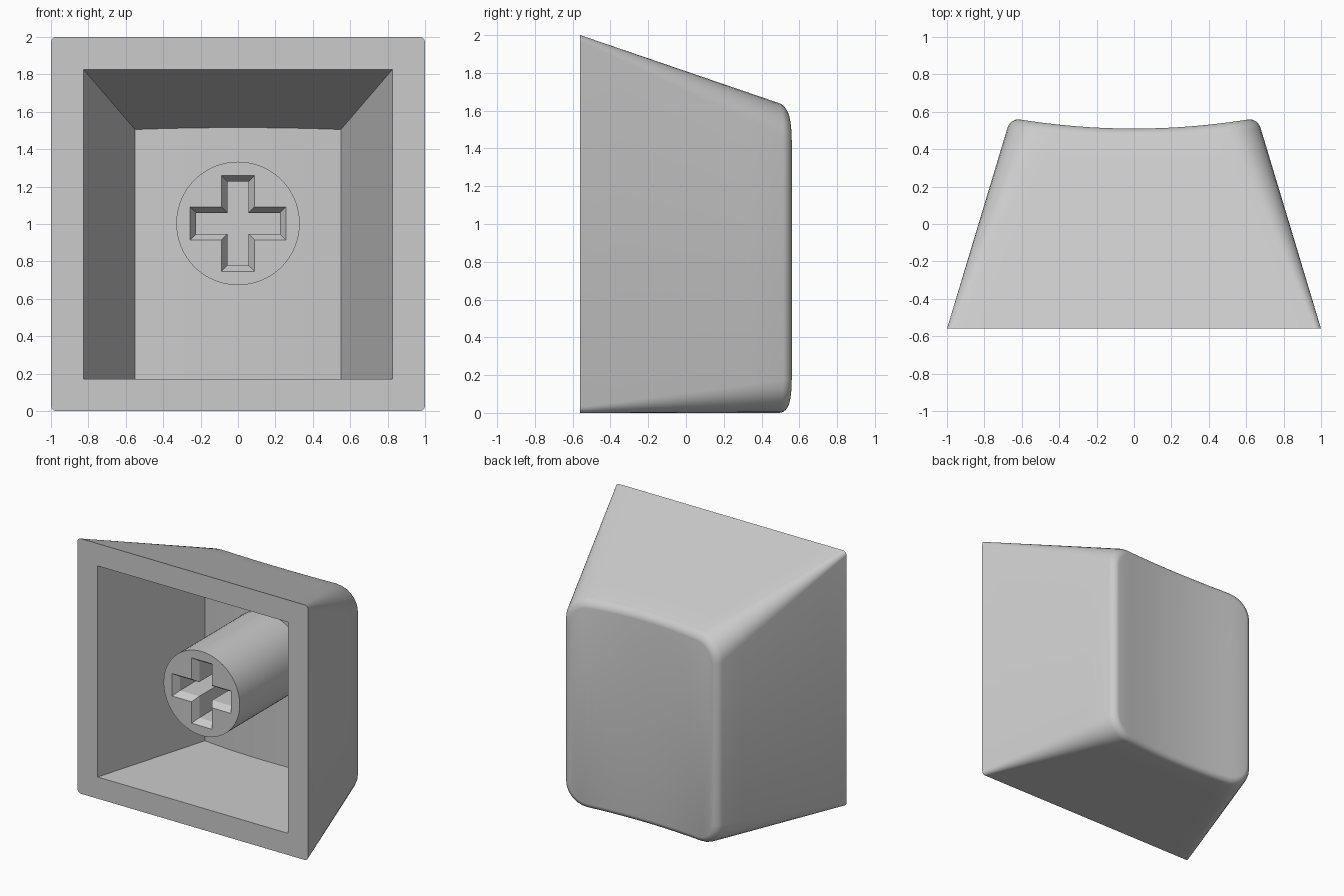
import bpy, bmesh
from math import sin, cos, pi, radians

if "Cube" in bpy.data.objects:
    bpy.data.objects.remove(bpy.data.objects["Cube"])

FRONT, BACK = -0.56, 0.56
SLOPE = 0.342          # fall of the upper wall towards the back
STEM_Z = 1.003

grey = bpy.data.materials.new("light grey plastic")
grey.use_nodes = True
colour = (0.6, 0.6, 0.6, 1)
grey.diffuse_color = colour
grey.node_tree.nodes["Principled BSDF"].inputs["Base Color"].default_value = colour


def ring(y, half, low, high, radius, dish=0.0, arc=6, spans=12):
    """Rounded rectangle, upper row then lower row, hollowed by a dish across x."""
    flat = half - radius
    corner = [(flat + radius * cos(a), radius * (1 - sin(a)))
              for a in (pi / 2 * i / arc for i in range(arc + 1))]
    row = [(-x, d) for x, d in corner]
    row += [(flat * (2 * i / spans - 1), 0) for i in range(1, spans)]
    row += corner[::-1]
    upper, lower = [], []
    for x, drop in row:
        sink = dish * max(0, 1 - (x / half) ** 2)
        upper.append((x, y - sink, high + SLOPE * sink - drop))
        lower.append((x, y - sink, low + drop))
    return upper + lower[::-1]


def loft(name, rings, strip_caps=True):
    """Skin a list of equal rings and close both ends."""
    bm = bmesh.new()
    rows = [[bm.verts.new(p) for p in r] for r in rings]
    n = len(rows[0])
    for a, b in zip(rows, rows[1:]):
        for i in range(n):
            j = (i + 1) % n
            bm.faces.new((a[i], a[j], b[j], b[i]))
    for row in (rows[0], rows[-1]):
        if strip_caps:
            for i in range(n // 2 - 1):
                bm.faces.new((row[i], row[i + 1], row[n - 2 - i], row[n - 1 - i]))
        else:
            bm.faces.new(row)
    bmesh.ops.remove_doubles(bm, verts=bm.verts, dist=1e-5)
    bmesh.ops.recalc_face_normals(bm, faces=bm.faces)
    mesh = bpy.data.meshes.new(name)
    bm.to_mesh(mesh)
    bm.free()
    mesh.materials.append(grey)
    obj = bpy.data.objects.new(name, mesh)
    bpy.context.collection.objects.link(obj)
    return obj


def carve(obj, cutter):
    """Cut one solid from another, then discard the cutter."""
    cutter.hide_render = True
    mod = obj.modifiers.new("carve", 'BOOLEAN')
    mod.object, mod.operation, mod.solver = cutter, 'DIFFERENCE', 'EXACT'
    bpy.context.view_layer.update()
    graph = bpy.context.evaluated_depsgraph_get()
    result = bpy.data.meshes.new_from_object(obj.evaluated_get(graph))
    obj.modifiers.clear()
    obj.data = result
    bpy.data.objects.remove(cutter)


def smooth(obj):
    bpy.ops.object.select_all(action='DESELECT')
    obj.select_set(True)
    bpy.context.view_layer.objects.active = obj
    bpy.ops.object.shade_smooth_by_angle(angle=radians(30))


def outer(y, inset=0.0):
    t = (y - FRONT) / (BACK - FRONT)
    return ring(y, 1 - 0.301 * (y - FRONT) - inset, inset,
                2 - SLOPE * (y - FRONT) - inset, 0.03 + 0.15 * t - inset, 0.05 * t)


def inner(y, dish):
    return ring(y, 0.825 - 0.294 * (y - FRONT), 0.17,
                1.825 - SLOPE * (y - FRONT), 0, dish)


# Tapered shell with a softened edge around the dished back face
fillet = 0.045
walls = [outer(FRONT + (BACK - fillet - FRONT) * i / 6) for i in range(6)]
edge = [outer(BACK - fillet * (1 - sin(a)), fillet * (1 - cos(a)))
        for a in (pi / 2 * i / 6 for i in range(7))]
shell = loft("shell", walls + edge)

# Hollow open at the front
carve(shell, loft("hollow_cutter", [inner(FRONT - 0.1, 0), inner(0.375, 0.03)]))
smooth(shell)

# Round stem
STEM_FRONT = -0.45


def circle(y, radius, sides=64):
    return [(radius * cos(2 * pi * i / sides), y, STEM_Z + radius * sin(2 * pi * i / sides))
            for i in range(sides)]


def cross(y, long, wide):
    quarter = [(long, wide), (wide, wide), (wide, long)]
    points = []
    for _ in range(4):
        points += quarter
        quarter = [(-z, x) for x, z in quarter]
    return [(x, y, STEM_Z + z) for x, z in points]


stem = loft("stem", [circle(STEM_FRONT, 0.33), circle(0.4, 0.33)], False)

# Cross-shaped socket with a chamfered mouth
bevel = 0.032
carve(stem, loft("socket_cutter", [
    cross(STEM_FRONT - 0.05, 0.256 + bevel, 0.088 + bevel),
    cross(STEM_FRONT + 0.05, 0.256 - bevel, 0.088 - bevel),
    cross(0.15, 0.256 - bevel, 0.088 - bevel)], False))
smooth(stem)
